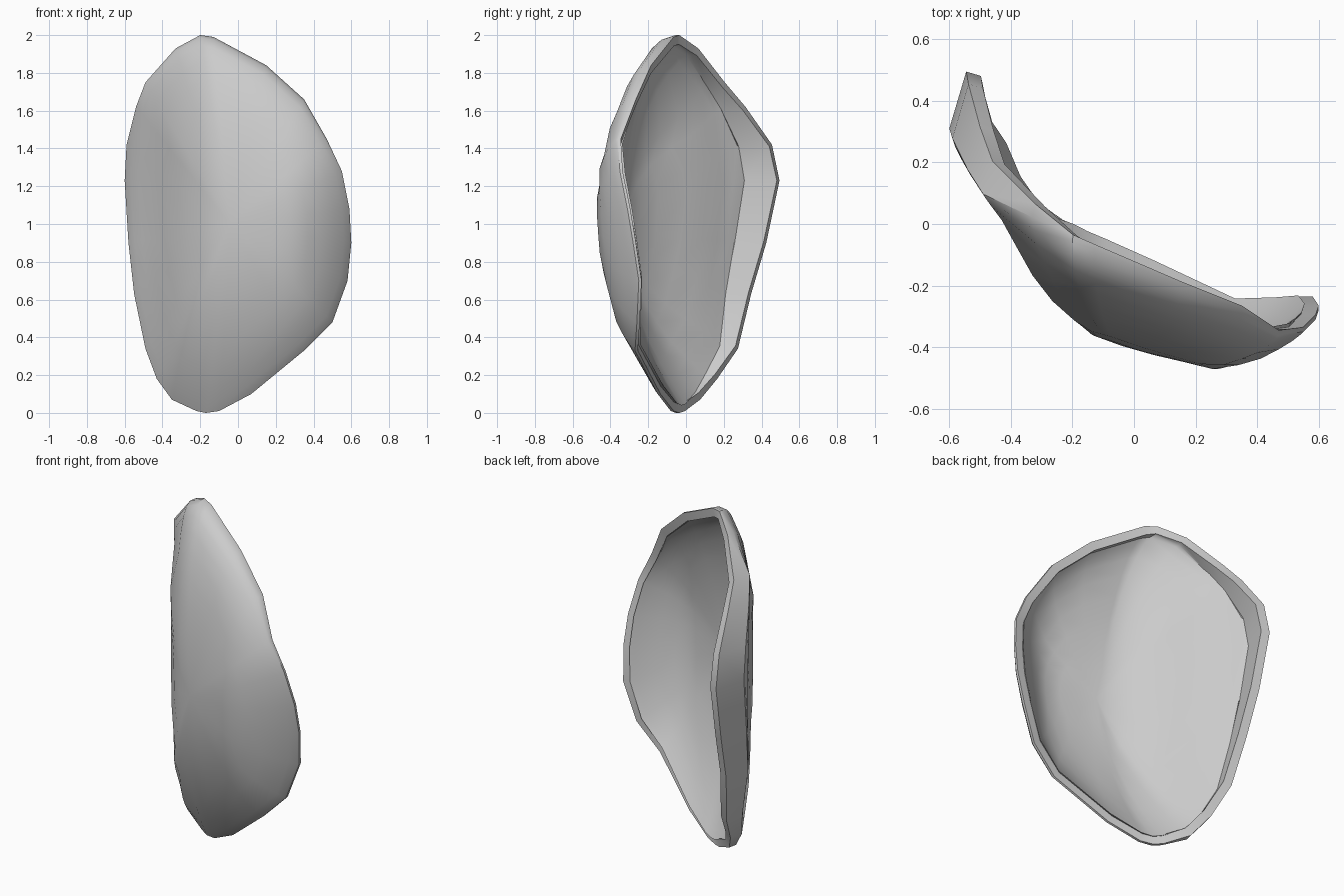
import bpy, bmesh, math

cube = bpy.data.objects.get("Cube")
if cube:
    bpy.data.objects.remove(cube)

# Outline of the shell: x, z, and depth y of its rim, clockwise from the top
RIM = [(-.2, 2, -.05), (-.13, 1.99, -.08), (.15, 1.84, -.2), (.35, 1.66, -.28),
       (.47, 1.45, -.36), (.55, 1.28, -.35), (.59, 1.08, -.31), (.6, .9, -.28),
       (.58, .7, -.25), (.5, .48, -.26), (.35, .33, -.27), (.07, .1, -.15),
       (-.1, .01, -.08), (-.17, 0, -.05), (-.22, .01, -.02), (-.35, .07, .06),
       (-.43, .18, .15), (-.49, .34, .26), (-.55, .63, .33), (-.58, .9, .41),
       (-.6, 1.23, .48), (-.59, 1.42, .44), (-.54, 1.62, .3), (-.49, 1.75, .19),
       (-.33, 1.93, .05)]
# Horizontal bend of the outer face: x, y
BEND = [(-.61, .25), (-.57, .17), (-.43, 0), (-.32, -.19), (-.26, -.26),
        (-.14, -.36), (0, -.41), (.16, -.45), (.27, -.48), (.4, -.455),
        (.5, -.41), (.61, -.34)]
CENTRE_X, CENTRE_Z = -.04, 1.0
RINGS = 9
THICKNESS = .05


def bend(x):
    for (x0, y0), (x1, y1) in zip(BEND, BEND[1:]):
        if x <= x1:
            return y0 + (y1 - y0) * (x - x0) / (x1 - x0)
    return BEND[-1][1]


def wrap(x):
    """How strongly the right flank curls back around the rim."""
    return max(0, -x / .6) ** 3


def dome_point(rim, t):
    rx, rz, ry = rim
    x = CENTRE_X + (rx - CENTRE_X) * t
    z = CENTRE_Z + (rz - CENTRE_Z) * t
    # round towards the top, straighter towards the bottom
    upper = min(1, max(0, rz / 2))
    falloff = upper * (1 - math.sqrt(max(0, 1 - t * t))) + (1 - upper) * t * t
    edge_y = ry - .17 * wrap(rx)
    return x, bend(x) + (edge_y - bend(rx)) * falloff, z


def make_material(name, colour):
    mat = bpy.data.materials.new(name)
    mat.use_nodes = True
    mat.diffuse_color = colour
    mat.node_tree.nodes["Principled BSDF"].inputs["Base Color"].default_value = colour
    return mat


# Outer skin as concentric rings, closed by a fan in the middle
bm = bmesh.new()
rings = []
for k in range(1, RINGS + 1):
    t = math.sin(k / RINGS * math.pi / 2)
    rings.append([bm.verts.new(dome_point(r, t)) for r in RIM])
rings.append([bm.verts.new((x + .055 * wrap(x), y + .015, z)) for x, z, y in RIM])

middle = bm.verts.new((CENTRE_X, bend(CENTRE_X), CENTRE_Z))
count = len(RIM)
for i in range(count):
    j = (i + 1) % count
    bm.faces.new((middle, rings[0][j], rings[0][i]))
    for inner, outer in zip(rings, rings[1:]):
        bm.faces.new((inner[i], inner[j], outer[j], outer[i]))

mesh = bpy.data.meshes.new("curved_shell")
bm.to_mesh(mesh)
bm.free()
shell = bpy.data.objects.new("curved_shell", mesh)
bpy.context.collection.objects.link(shell)
mesh.materials.append(make_material("plain_grey", (.6, .6, .6, 1)))

# Wall thickness towards the hollow back
solid = shell.modifiers.new("wall", 'SOLIDIFY')
solid.thickness = THICKNESS
solid.offset = -1

bpy.ops.object.select_all(action='DESELECT')
shell.select_set(True)
bpy.context.view_layer.objects.active = shell
bpy.ops.object.modifier_apply(modifier="wall")
bpy.ops.object.shade_smooth_by_angle(angle=math.radians(32))
